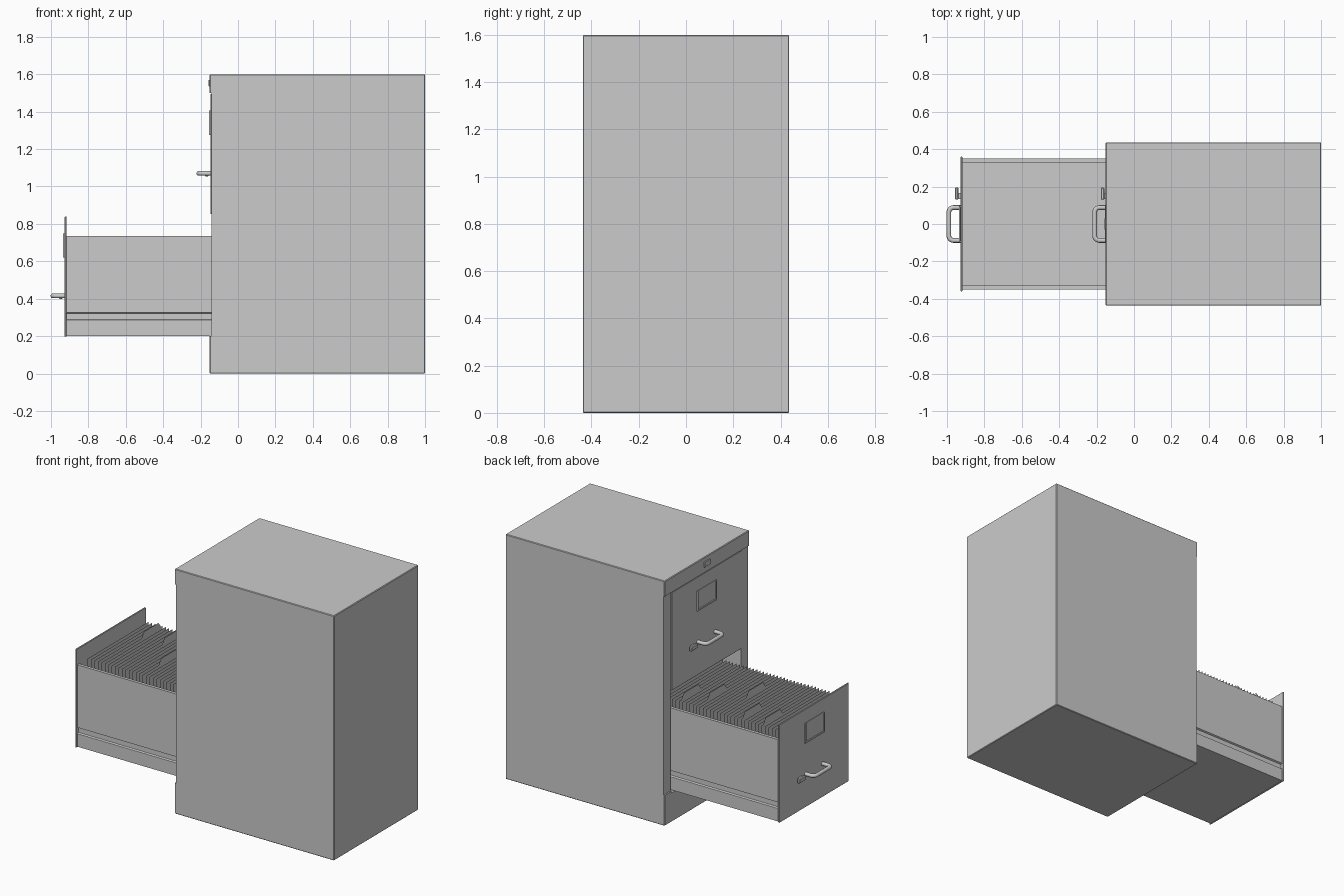
import bpy, bmesh, math
from mathutils import Vector

if "Cube" in bpy.data.objects:
    bpy.data.objects.remove(bpy.data.objects["Cube"])


def mesh_object(name, bm):
    bmesh.ops.recalc_face_normals(bm, faces=bm.faces)
    me = bpy.data.meshes.new(name)
    bm.to_mesh(me)
    bm.free()
    ob = bpy.data.objects.new(name, me)
    bpy.context.collection.objects.link(ob)
    return ob


def box(name, x, y, z, bevel=0.0):
    bm = bmesh.new()
    bmesh.ops.create_cube(bm, size=1)
    for v in bm.verts:
        v.co = [r[0] + (c + 0.5) * (r[1] - r[0]) for c, r in zip(v.co, (x, y, z))]
    if bevel:
        bmesh.ops.bevel(bm, geom=bm.edges[:], offset=bevel, segments=1, affect='EDGES')
    return mesh_object(name, bm)


def cut(ob, cutter):
    m = ob.modifiers.new("cut", 'BOOLEAN')
    m.object, m.operation, m.solver = cutter, 'DIFFERENCE', 'EXACT'
    cutter.hide_render = True
    cutter.hide_set(True)


def extrude_x(name, profile, x0, x1):
    """Extrude a closed (y, z) profile along x."""
    bm = bmesh.new()
    f = bm.faces.new([bm.verts.new((x0, y, z)) for y, z in profile])
    r = bmesh.ops.extrude_face_region(bm, geom=[f])
    for v in r['geom']:
        if isinstance(v, bmesh.types.BMVert):
            v.co.x = x1
    return mesh_object(name, bm)


def handle(name, x, z):
    """Pull handle: rounded U-shaped bar."""
    path = []
    for s in (1, -1):
        arc = []
        for i in range(6):
            a = math.pi / 2 * i / 5
            arc.append((x - 0.038 - 0.025 * math.sin(a), s * (0.063 + 0.025 * math.cos(a)), z))
        leg = [(x, s * 0.088, z)] + arc
        path += leg if s == 1 else leg[::-1]
    cu = bpy.data.curves.new(name, 'CURVE')
    cu.dimensions = '3D'
    cu.bevel_depth, cu.bevel_resolution, cu.use_fill_caps = 0.0125, 3, True
    sp = cu.splines.new('POLY')
    sp.points.add(len(path) - 1)
    for p, c in zip(sp.points, path):
        p.co = (*c, 1)
    ob = bpy.data.objects.new(name, cu)
    bpy.context.collection.objects.link(ob)
    bpy.ops.object.select_all(action='DESELECT')
    bpy.context.view_layer.objects.active = ob
    ob.select_set(True)
    bpy.ops.object.convert(target='MESH')
    bpy.ops.object.shade_smooth_by_angle(angle=math.radians(40))


def folders(name, x0, x1, dz):
    """Row of single-sheet folders, some with index tabs."""
    bm = bmesh.new()
    n = 40
    tabs = {4: 0.2, 10: 0.2, 16: -0.05, 23: 0.1, 28: 0.19, 35: -0.1}
    for i in range(n):
        x = x0 + (x1 - x0) * i / (n - 1)
        top = 0.775 + dz
        pts = [(-0.315, 0.225 + dz), (0.315, 0.225 + dz), (0.315, top)]
        if i in tabs:
            c = tabs[i]
            pts += [(c + 0.1, top), (c + 0.075, top + 0.035),
                    (c - 0.075, top + 0.035), (c - 0.1, top)]
        pts.append((-0.315, top))
        bm.faces.new([bm.verts.new((x, y, z)) for y, z in pts])
    mesh_object(name, bm)


def drawer(tag, fx, dz):
    """Complete drawer; fx = outer face of the front, dz = lift above lowest drawer."""
    b = fx + 0.01
    end = fx + 1.08
    # tray with slide grooves in both sides
    half = [(0.35, 0.2), (0.35, 0.285), (0.34, 0.29), (0.34, 0.32), (0.35, 0.325),
            (0.35, 0.735), (0.33, 0.735), (0.33, 0.215)]
    prof = [(y, z + dz) for y, z in half] + [(-y, z + dz) for y, z in half[::-1]]
    extrude_x(tag + "_drawer_tray", prof, b, end)
    box(tag + "_drawer_back", (end - 0.02, end - 0.001), (-0.33, 0.33), (0.215 + dz, 0.734 + dz))
    # front panel
    box(tag + "_drawer_front", (fx, b), (-0.36, 0.36), (0.197 + dz, 0.84 + dz), 0.003)
    # label holder frame and card
    frame = box(tag + "_label_holder", (fx - 0.008, fx + 0.001), (-0.1, 0.1), (0.62 + dz, 0.75 + dz))
    hole = box(tag + "_label_cutter", (fx - 0.02, fx - 0.003), (-0.09, 0.09), (0.63 + dz, 0.76 + dz))
    cut(frame, hole)
    # pull handle and thumb latch
    handle(tag + "_handle", fx, 0.415 + dz)
    box(tag + "_latch_stem", (fx - 0.02, fx), (0.135, 0.165), (0.405 + dz, 0.42 + dz))
    box(tag + "_latch", (fx - 0.03, fx - 0.012), (0.13, 0.195), (0.398 + dz, 0.427 + dz), 0.004)
    folders(tag + "_folders", fx + 0.06, end - 0.05, dz)


# cabinet shell: solid box with recessed stiles and a drawer opening
cabinet = box("cabinet", (-0.152, 1.0), (-0.437, 0.437), (0, 1.6), 0.004)
cut(cabinet, box("stile_cutter", (-0.2, -0.143), (-0.6, 0.6), (0.2, 1.5)))
cut(cabinet, box("opening_cutter", (-0.3, 0.975), (-0.365, 0.365), (0.19, 1.498)))

# lock on the header
box("lock_plate", (-0.157, -0.15), (-0.03, 0.03), (1.535, 1.57), 0.002)

# open lower drawer, closed upper drawer
drawer("lower", -0.927, 0.0)
drawer("upper", -0.147, 0.655)
